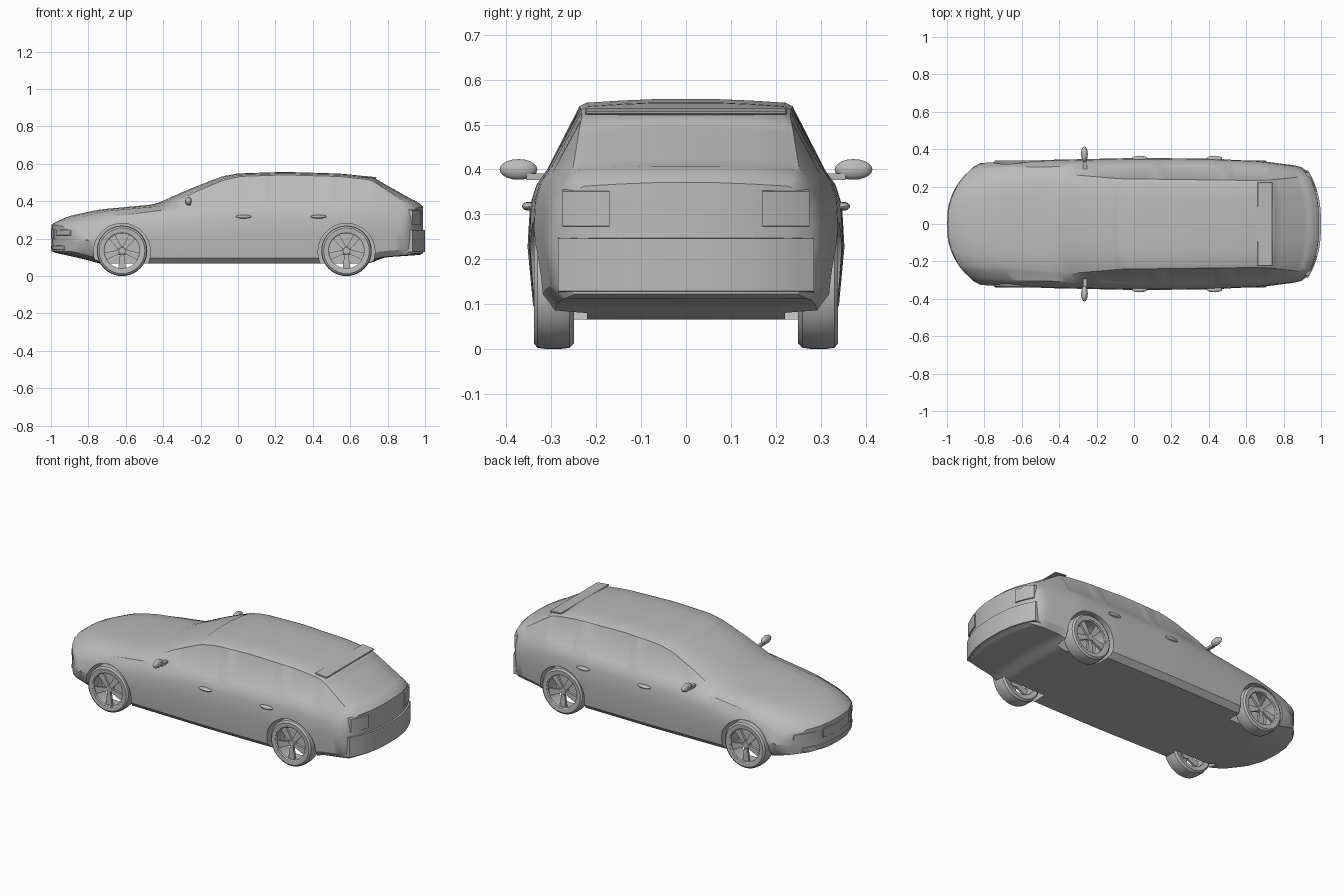
import bpy, bmesh, math
from mathutils import Matrix, Vector

cube = bpy.data.objects.get("Cube")
if cube:
    bpy.data.objects.remove(cube, do_unlink=True)

paint = bpy.data.materials.new("grey")
paint.use_nodes = True
grey = (0.5, 0.5, 0.5, 1)
paint.diffuse_color = grey
paint.node_tree.nodes["Principled BSDF"].inputs["Base Color"].default_value = grey


def finish(bm, name, angle=35):
    """Turn a bmesh into a named, smooth shaded object."""
    bmesh.ops.recalc_face_normals(bm, faces=bm.faces)
    mesh = bpy.data.meshes.new(name)
    bm.to_mesh(mesh)
    bm.free()
    ob = bpy.data.objects.new(name, mesh)
    bpy.context.collection.objects.link(ob)
    mesh.materials.append(paint)
    shade(ob, angle)
    return ob


def shade(ob, angle=35):
    bpy.ops.object.select_all(action='DESELECT')
    bpy.context.view_layer.objects.active = ob
    ob.select_set(True)
    bpy.ops.object.shade_smooth_by_angle(angle=math.radians(angle))


def curve(points):
    """Piecewise curve through (x, value) points, lightly rounded."""
    def linear(x):
        x = min(max(x, points[0][0]), points[-1][0])
        for (a, va), (b, vb) in zip(points, points[1:]):
            if x <= b:
                return va + (vb - va) * (x - a) / (b - a)
        return points[-1][1]
    return lambda x: (linear(x - .02) + 2 * linear(x) + linear(x + .02)) / 4


# Curves that define the body along its length
top = curve([(-1, .275), (-.98, .287), (-.9, .322), (-.74, .356), (-.45, .383), (-.26, .467),
             (-.1, .53), (0, .549), (.25, .557), (.55, .548), (.72, .53), (.89, .435), (.97, .39), (1, .37)])
width = curve([(-.83, .325), (-.6, .34), (0, .353), (.4, .35), (.66, .34), (.86, .312), (.9, .295)])
bottom = curve([(-1, .13), (-.8, .085), (-.74, .066), (.7, .066), (.78, .1), (1, .115)])
belt = curve([(-1, .245), (-.9, .285), (-.7, .325), (-.42, .36), (-.1, .388), (.6, .4), (.85, .385), (1, .345)])
roof_half = curve([(-1, .24), (-.7, .25), (-.46, .27), (-.1, .242), (.7, .232), (.9, .25), (1, .26)])
bow = curve([(-1, .17), (-.75, .1), (-.45, .09), (-.1, .05), (.2, 0), (.6, 0), (.75, -.03), (1, -.1)])


def bowed(u, y):
    return u + bow(u) * (abs(y) / .33) ** 2.5


def half_section(u):
    w, b = width(u + bow(u)), bottom(u)
    t, s, r = top(u), belt(u), roof_half(u)
    pts = [(w * f, b) for f in (0, .3, .6, .88)]
    pts += [(w * .965, b + .03), (w, b + (s - b) * .5), (w * .985, s - .07), (w * .95, s - .03), (w * .89, s)]
    pts += [(r, t - .016), (r * .93, t - .008), (r * .6, t - .003), (r * .3, t), (0, t)]
    return pts


def ring(bm, u, scale=1):
    half = half_section(u)
    full = half + [(-y, z) for y, z in half[-2:0:-1]]
    mid = (half[0][1] + half[-1][1]) / 2
    return [bm.verts.new((bowed(u, y * scale), y * scale, mid + (z - mid) * scale)) for y, z in full]


# Body shell: lofted rings with bulged nose and tail
bm = bmesh.new()
steps = 64
stations = [(-.98 + 1.95 * i / steps, 1) for i in range(steps + 1)]
caps = (.94, .75, .5, .25, .08)
stations = [(-.996, s) for s in reversed(caps)] + stations + [(.99, s) for s in caps]
rings = [ring(bm, u, s) for u, s in stations]
count = len(rings[0])
side_row, windows, glass_front, glass_rear = 8, [], [], []
panes = ((-.2, .1), (.14, .46), (.5, .72))
side_panes = {}
for (ua, sa), ra, rb in zip(stations, rings, rings[1:]):
    for k in range(count):
        f = bm.faces.new((ra[k], ra[(k + 1) % count], rb[(k + 1) % count], rb[k]))
        c = f.calc_center_median()
        if k in (side_row, count - 1 - side_row):
            for pane in panes:
                if pane[0] < c.x < pane[1]:
                    side_panes.setdefault((pane, k), []).append(f)
        elif side_row < k < count - 1 - side_row:
            if -.45 < ua < -.1:
                glass_front.append(f)
            elif .75 < ua < .92:
                glass_rear.append(f)
bm.faces.new(rings[0])
bm.faces.new(rings[-1])
bmesh.ops.recalc_face_normals(bm, faces=bm.faces)
# Slightly sunken panes
for faces in [glass_front, glass_rear, *side_panes.values()]:
    bmesh.ops.inset_region(bm, faces=faces, thickness=.006, depth=-.002, use_even_offset=True)
body = finish(bm, "body_shell", 30)

# Wheel arches cut from the body
AXLES, RADIUS = (-.62, .58), .135
for x in AXLES:
    for side in (-1, 1):
        bm = bmesh.new()
        place = Matrix.Translation((x, side * .32, .13)) @ Matrix.Rotation(math.pi / 2, 4, 'X')
        bmesh.ops.create_cone(bm, cap_ends=True, segments=40, radius1=.152, radius2=.152, depth=.2, matrix=place)
        cutter = finish(bm, "arch_cutter")
        cut = body.modifiers.new("arch", 'BOOLEAN')
        cut.operation, cut.solver, cut.object = 'DIFFERENCE', 'EXACT', cutter
        bpy.context.view_layer.objects.active = body
        bpy.ops.object.modifier_apply(modifier=cut.name)
        bpy.data.objects.remove(cutter, do_unlink=True)
shade(body, 30)


def lathe(bm, profile, segments=40):
    """Revolve a closed (radius, y) profile around the y axis."""
    loops = []
    for i in range(segments):
        a = 2 * math.pi * i / segments
        loops.append([bm.verts.new((r * math.cos(a), y, r * math.sin(a))) for r, y in profile])
    for i in range(segments):
        a, b = loops[i], loops[(i + 1) % segments]
        for j in range(len(profile)):
            k = (j + 1) % len(profile)
            bm.faces.new((a[j], a[k], b[k], b[j]))


def box(bm, size, matrix):
    return bmesh.ops.create_cube(bm, size=1, matrix=matrix @ Matrix.Diagonal((*size, 1)))["verts"]


# Wheels: tyre, rim barrel, five open spokes and hub
for x, end in zip(AXLES, ("front", "rear")):
    for side, hand in ((-1, "right"), (1, "left")):
        place = Matrix.Translation((x, side * .295, RADIUS))
        if side < 0:
            place = place @ Matrix.Rotation(math.pi, 4, 'Z')
        bm = bmesh.new()
        lathe(bm, [(.1, -.04), (.122, -.046), (.132, -.036), (RADIUS, -.015), (RADIUS, .015),
                   (.132, .036), (.122, .044), (.1, .042)])
        finish(bm, f"tyre_{end}_{hand}").matrix_world = place
        bm = bmesh.new()
        lathe(bm, [(.094, -.04), (.102, -.04), (.102, .042), (.094, .036)])
        lathe(bm, [(.001, .012), (.026, .012), (.026, .026), (.018, .032), (.001, .032)], 20)
        for i in range(5):
            turn = Matrix.Rotation(2 * math.pi * i / 5 + math.pi / 2, 4, 'Y')
            for v in box(bm, (.08, .014, .028), turn @ Matrix.Translation((.058, .024, 0))):
                local = turn.inverted() @ v.co
                local.z *= 1.5 if local.x > .05 else .75
                v.co = turn @ local
        finish(bm, f"rim_{end}_{hand}").matrix_world = place


def band(name, u, y0, y1, z0, z1, thick):
    """Curved plate that follows the bow of the nose or tail."""
    bm = bmesh.new()
    n = 16
    sign = 1 if u > 0 else -1
    rows = []
    for i in range(n + 1):
        y = y0 + (y1 - y0) * i / n
        rows.append([bm.verts.new((bowed(u, y) - sign * d, y, z))
                     for d, z in ((thick, z0), (0, z0 + .004), (0, z1 - .004), (thick, z1))])
    for a, b in zip(rows, rows[1:]):
        for j in range(4):
            k = (j + 1) % 4
            bm.faces.new((a[j], a[k], b[k], b[j]))
    bm.faces.new(rows[0])
    bm.faces.new(rows[-1])
    finish(bm, name)


# Nose and tail trim
band("grille", -1, -.12, .12, .195, .255, .012)
band("lower_intake", -.999, -.23, .23, .138, .165, .012)
band("rear_bumper", 1, -.285, .285, .125, .25, .05)
for side, hand in ((-1, "right"), (1, "left")):
    band(f"tail_lamp_{hand}", .996, side * .17, side * .275, .27, .355, .02)
    band(f"head_lamp_{hand}", -.999, side * .16, side * .27, .215, .25, .012)

# Roof spoiler
bm = bmesh.new()
box(bm, (.08, .45, .008), Matrix.Translation((.7, 0, .529)) @ Matrix.Rotation(.1, 4, 'Y'))
bmesh.ops.bevel(bm, geom=bm.edges[:], offset=.003, segments=1, affect='EDGES')
finish(bm, "roof_spoiler")


def pebble(name, centre, size):
    bm = bmesh.new()
    bmesh.ops.create_uvsphere(bm, u_segments=16, v_segments=10, radius=1,
                              matrix=Matrix.Translation(centre) @ Matrix.Diagonal((*size, 1)))
    finish(bm, name, 60)


# Mirrors and door handles on both sides
for side, hand in ((-1, "right"), (1, "left")):
    pebble(f"mirror_{hand}", (-.265, side * .373, .4), (.018, .042, .023))
    bm = bmesh.new()
    box(bm, (.02, .06, .014), Matrix.Translation((-.262, side * .325, .384)))
    finish(bm, f"mirror_stalk_{hand}")
    for x, row in ((.03, "front"), (.43, "rear")):
        pebble(f"{row}_door_handle_{hand}", (x, side * .35, .318), (.042, .015, .01))
